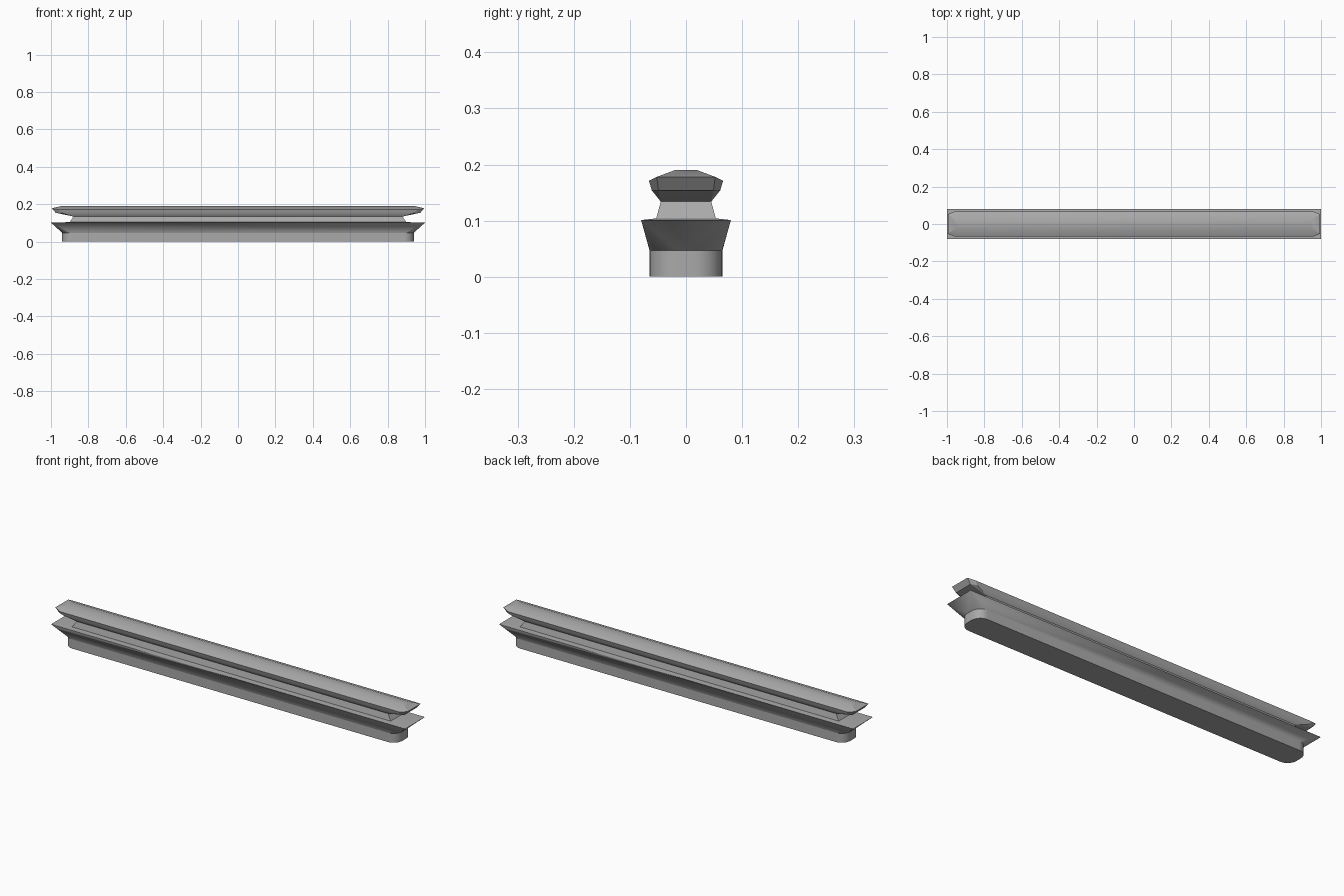
import bpy, bmesh, math

if "Cube" in bpy.data.objects:
    bpy.data.objects.remove(bpy.data.objects["Cube"])

grey = bpy.data.materials.new("mid_grey")
grey.use_nodes = True
colour = (0.4, 0.4, 0.4, 1)
grey.diffuse_color = colour
grey.node_tree.nodes["Principled BSDF"].inputs["Base Color"].default_value = colour

QUADRANTS = [(1, 1), (-1, 1), (-1, -1), (1, -1)]


def outline(hx, hy, corner):
    """Rectangle outline; corner lists (x inset, y inset, z) from +x round to +y."""
    points = []
    for sx, sy in QUADRANTS:
        run = corner if sx * sy > 0 else corner[::-1]
        points += [(sx * (hx - dx), sy * (hy - dy), z) for dx, dy, z in run]
    return points


def square(hx, hy, z, count):
    return outline(hx, hy, [(0, 0, z)] * count)


def rounded(hx, hy, z, radius, count):
    angles = [math.pi / 2 * i / (count - 1) for i in range(count)]
    return outline(hx, hy, [(radius * (1 - math.cos(a)), radius * (1 - math.sin(a)), z)
                            for a in angles])


def loft(name, rings):
    """Skin a stack of matching outlines and cap both ends."""
    bm = bmesh.new()
    loops = [[bm.verts.new(p) for p in ring] for ring in rings]
    for low, high in zip(loops, loops[1:]):
        for i in range(len(low)):
            j = (i + 1) % len(low)
            bm.faces.new((low[i], low[j], high[j], high[i]))
    bm.faces.new(loops[0][::-1])
    bm.faces.new(loops[-1])
    bmesh.ops.remove_doubles(bm, verts=bm.verts, dist=0.00001)
    bmesh.ops.recalc_face_normals(bm, faces=bm.faces)
    mesh = bpy.data.meshes.new(name)
    bm.to_mesh(mesh)
    bm.free()
    mesh.materials.append(grey)
    obj = bpy.data.objects.new(name, mesh)
    bpy.context.collection.objects.link(obj)
    bpy.ops.object.select_all(action="DESELECT")
    obj.select_set(True)
    bpy.context.view_layer.objects.active = obj
    bpy.ops.object.shade_smooth_by_angle(angle=math.radians(25))
    return obj


# Rounded foot
ARC = 9
loft("foot", [rounded(0.94, 0.065, z, 0.05, ARC) for z in (0, 0.047)])

# Flared ledge with square corners and a slightly sloping top
loft("ledge", [rounded(0.94, 0.065, 0.047, 0.05, ARC),
               square(1.0, 0.08, 0.101, ARC),
               square(0.9, 0.053, 0.104, ARC)])

# Tapered neck
loft("neck", [square(0.9, 0.053, 0.104, 1), square(0.88, 0.045, 0.134, 1)])

# Cap rail with clipped corners and a ridged top
loft("cap_rail", [
    square(0.88, 0.045, 0.134, 2),
    outline(0.975, 0.061, [(0, 0.012, 0.154), (0.03, 0, 0.154)]),
    outline(0.995, 0.066, [(0, 0.014, 0.178), (0.035, 0, 0.171)]),
    square(0.945, 0.02, 0.19, 2),
])
